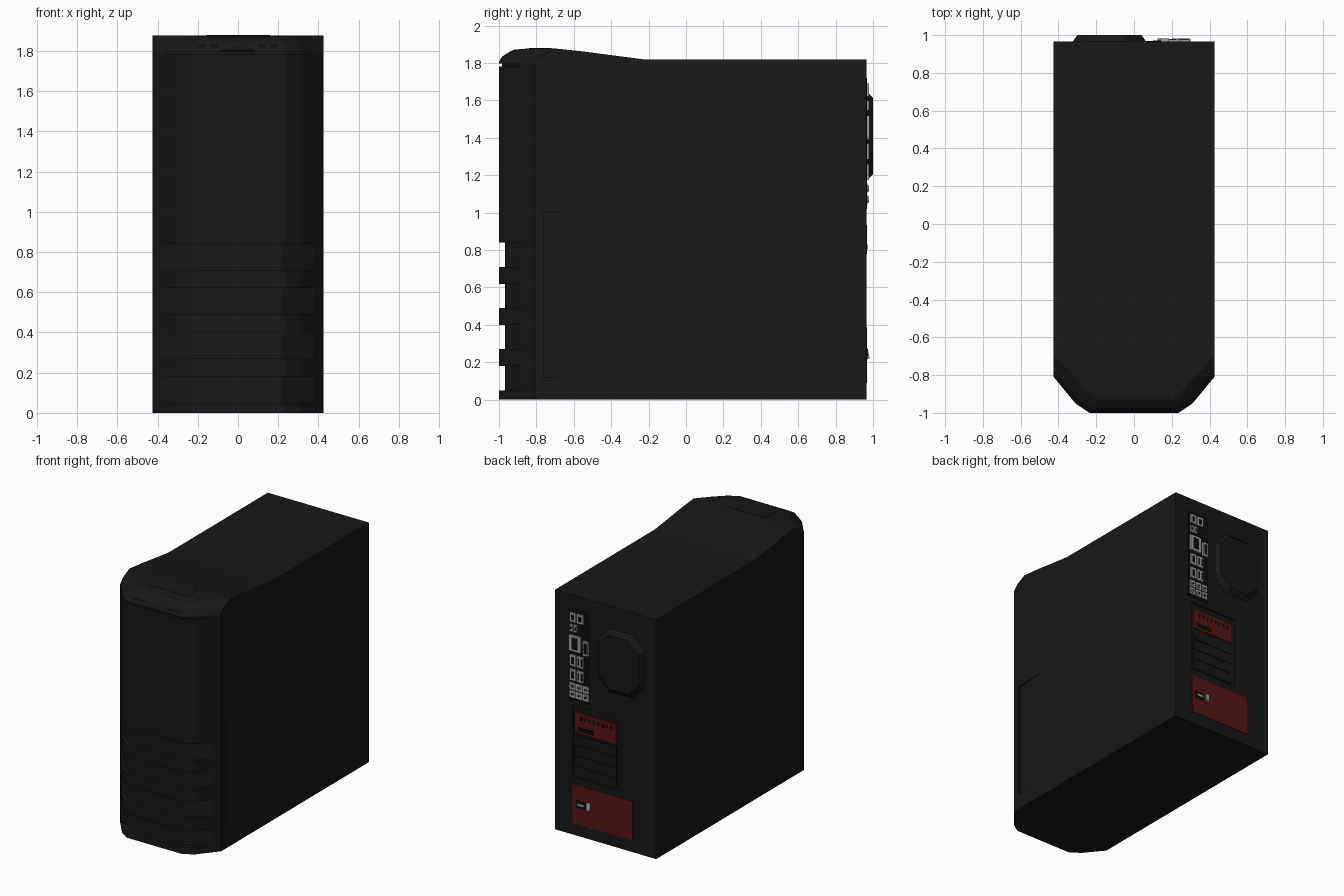
import bpy, bmesh, math
from mathutils import Vector

if "Cube" in bpy.data.objects:
    bpy.data.objects.remove(bpy.data.objects["Cube"])


def material(name, rgb):
    m = bpy.data.materials.new(name)
    m.diffuse_color = (*rgb, 1)
    m.use_nodes = True
    m.node_tree.nodes["Principled BSDF"].inputs["Base Color"].default_value = m.diffuse_color
    return m


BLACK = material("black", (0.009, 0.009, 0.009))
DARK = material("dark", (0.004, 0.004, 0.004))
RED = material("red", (0.09, 0.008, 0.008))
GREY = material("grey", (0.35, 0.35, 0.35))


def loft(name, rings, mat):
    """Closed solid through rings of equal point count."""
    bm = bmesh.new()
    loops = [[bm.verts.new(p) for p in r] for r in rings]
    n = len(loops[0])
    bm.faces.new(loops[0])
    bm.faces.new(loops[-1])
    for a, b in zip(loops, loops[1:]):
        for i in range(n):
            bm.faces.new((a[i], a[(i + 1) % n], b[(i + 1) % n], b[i]))
    bmesh.ops.recalc_face_normals(bm, faces=bm.faces)
    me = bpy.data.meshes.new(name)
    bm.to_mesh(me)
    bm.free()
    ob = bpy.data.objects.new(name, me)
    bpy.context.collection.objects.link(ob)
    me.materials.append(mat)
    return ob


def box(name, x, y, z, mat):
    return loft(name, [[(x[0], y[0], h), (x[1], y[0], h), (x[1], y[1], h), (x[0], y[1], h)] for h in z], mat)


def boolean(target, tool, op):
    mod = target.modifiers.new("bool", 'BOOLEAN')
    mod.operation, mod.object, mod.solver = op, tool, 'EXACT'
    bpy.context.view_layer.objects.active = target
    bpy.ops.object.modifier_apply(modifier=mod.name)
    bpy.data.objects.remove(tool)


def plan(front, back, z):
    """Mirrored outline: front half points from centre outwards."""
    pts = front + [(0.425, back)]
    return [(x, y, z) for x, y in pts] + [(-x, y, z) for x, y in reversed(pts)]


BACK = 0.965
OUTER = [(0.235, -1.0), (0.31, -0.95), (0.425, -0.81)]
MID = [(0.225, -0.975), (0.295, -0.93), (0.425, -0.775)]
INNER = [(0.21, -0.94), (0.275, -0.90), (0.425, -0.73)]
TOP = [(0.19, -0.85), (0.25, -0.82), (0.425, -0.65)]

# case body: bevelled plan outline trimmed by the wavy side profile
body = loft("case_body", [plan(OUTER, BACK, 0), plan(OUTER, BACK, 1.80), plan(MID, BACK, 1.84),
                          plan(INNER, BACK, 1.862), plan(TOP, BACK, 1.90)], BLACK)
side = [(1.2, -0.1), (1.2, 1.82), (-0.23, 1.82), (-0.55, 1.862), (-0.70, 1.878),
        (-0.84, 1.878), (-1.2, 1.85), (-1.2, -0.1)]
boolean(body, loft("side_trim", [[(x, y, z) for y, z in side] for x in (-0.6, 0.6)], BLACK), 'INTERSECT')


def front_groove(z0, z1, inset):
    """Wrap-around cut following the front outline; inset runs centre outwards."""
    half = inset + [(0.5, inset[-1][1]), (0.5, -1.1)]
    ring = half + [(-x, y) for x, y in reversed(half)]
    boolean(body, loft("groove_cut", [[(x, y, z) for x, y in ring] for z in (z0, z1)], DARK), 'DIFFERENCE')


# front vents and thin seam under the control strip
for i in range(4):
    z = 0.05 + 0.22 * i
    front_groove(z, z + 0.13, [(0.225, -0.968), (0.29, -0.925), (0.385, -0.86)])
front_groove(1.782, 1.798, [(0.23, -0.985), (0.30, -0.938), (0.405, -0.835)])

# shallow side intakes, deepest at the front
for s in (-1, 1):
    wedge = [(s * 0.46, -0.76), (s * 0.413, -0.76), (s * 0.425, -0.52), (s * 0.46, -0.52)]
    boolean(body, loft("intake_cut", [[(x, y, z) for x, y in wedge] for z in (0.12, 1.0)], DARK), 'DIFFERENCE')

# recess for the expansion slots at the back
boolean(body, box("slot_cut", (-0.12, 0.275), (BACK - 0.012, 1.1), (0.44, 0.98), DARK), 'DIFFERENCE')
for i in range(4):
    z = 0.455 + 0.08 * i
    box("slot_cover", (-0.09, 0.26), (BACK - 0.02, BACK - 0.005), (z, z + 0.065), BLACK)

# graphics card bracket with connectors
box("card_bracket", (-0.09, 0.26), (BACK - 0.02, BACK + 0.002), (0.78, 0.935), RED)
box("card_connector", (0.10, 0.23), (BACK, BACK + 0.006), (0.80, 0.83), DARK)
for i in range(8):
    x = -0.06 + 0.037 * i
    box("card_vent", (x, x + 0.02), (BACK, BACK + 0.003), (0.88, 0.91), DARK)

# power supply with socket and rocker switch
box("power_supply", (-0.23, 0.275), (BACK - 0.01, BACK + 0.003), (0.09, 0.385), RED)
box("power_socket", (0.165, 0.245), (BACK, BACK + 0.006), (0.215, 0.27), DARK)
box("socket_pins", (0.18, 0.23), (BACK, BACK + 0.008), (0.235, 0.25), GREY)
rock = [(BACK, 0.215), (0.982, 0.222), (BACK + 0.006, 0.275), (BACK, 0.275)]
loft("rocker_switch", [[(x, y, z) for y, z in rock] for x in (0.125, 0.155)], GREY)

# rear fan housing: octagon with sloped rim
def octagon(x0, x1, z0, z1, c, y):
    return [(x0 + c, y, z0), (x1 - c, y, z0), (x1, y, z0 + c), (x1, y, z1 - c),
            (x1 - c, y, z1), (x0 + c, y, z1), (x0, y, z1 - c), (x0, y, z0 + c)]


loft("fan_housing", [octagon(-0.325, 0.065, 1.17, 1.65, 0.10, BACK - 0.01),
                     octagon(-0.325, 0.065, 1.17, 1.65, 0.10, BACK),
                     octagon(-0.30, 0.04, 1.205, 1.615, 0.09, 1.0)], BLACK)

# motherboard port panel
box("port_panel", (0.13, 0.31), (BACK - 0.01, BACK + 0.002), (1.02, 1.72), DARK)


def port(x0, x1, z0, z1, holes=1, depth=0.013):
    box("port", (x0, x1), (BACK, BACK + depth), (z0, z1), GREY)
    w = (x1 - x0) / holes
    for i in range(holes):
        box("port_opening", (x0 + w * (i + 0.25), x0 + w * (i + 0.75)), (BACK, BACK + depth + 0.001),
            (z0 + 0.015, z1 - 0.015), DARK)


port(0.245, 0.295, 1.62, 1.69)
port(0.18, 0.235, 1.62, 1.69)
port(0.27, 0.295, 1.545, 1.60)
port(0.235, 0.26, 1.545, 1.60)
port(0.20, 0.30, 1.40, 1.52, 1, 0.016)
port(0.14, 0.185, 1.39, 1.50, 1, 0.016)
for z in (1.285, 1.175):
    port(0.245, 0.295, z, z + 0.085, 1)
    port(0.18, 0.235, z, z + 0.085, 2)

# audio jacks: 3 by 2 grid
for i in range(3):
    for z in (1.07, 1.13):
        x = 0.165 + 0.055 * i
        box("jack_plate", (x - 0.024, x + 0.024), (BACK, BACK + 0.006), (z - 0.026, z + 0.026), GREY)
        for name, r, y, mat in (("jack", 0.016, 0.978, GREY), ("jack_hole", 0.009, 0.979, DARK)):
            rings = [[(x + r * math.cos(a * math.pi / 6), yy, z + r * math.sin(a * math.pi / 6))
                      for a in range(12)] for yy in (BACK, y)]
            loft(name, rings, mat)

# control strip on the front bevel
def strip_part(name, x, t, half, mat, lift=0.004):
    """Part lying on the slanted front edge, t along the slope."""
    a, b = Vector((0, -1.0, 1.80)), Vector((0, -0.975, 1.84))
    d = (b - a).normalized()
    n = Vector((0, -d.z, d.y))
    c = a.lerp(b, t)
    ring = [c - d * half - n * 0.01, c + d * half - n * 0.01, c + d * half + n * lift, c - d * half + n * lift]
    loft(name, [[(xx, p.y, p.z) for p in ring] for xx in x], mat)


strip_part("power_button", (-0.08, 0.08), 0.5, 0.02, BLACK, 0.003)
strip_part("power_light", (-0.02, 0.02), 0.5, 0.006, DARK, 0.004)
for s in (-1, 1):
    for x0, x1 in ((0.10, 0.14), (0.16, 0.20)):
        strip_part("front_port", sorted((s * x0, s * x1)), 0.6, 0.009, DARK, 0.002)

# top cover hatch
box("top_hatch", (-0.16, 0.16), (-0.84, -0.72), (1.86, 1.88), BLACK)
